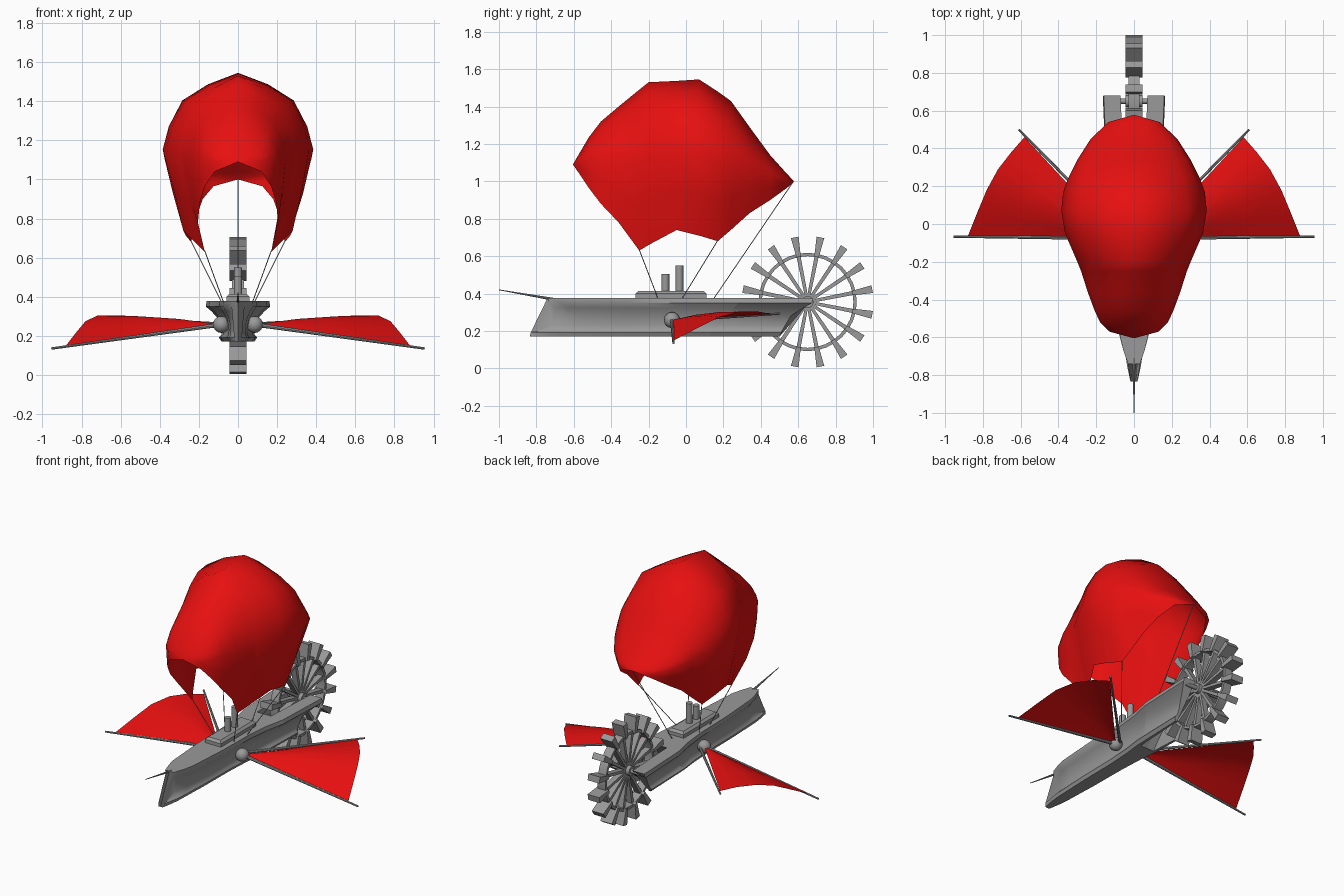
import bpy, bmesh
from math import pi, sin, cos
from mathutils import Vector, Matrix

if "Cube" in bpy.data.objects:
    bpy.data.objects.remove(bpy.data.objects["Cube"])


def material(name, rgb):
    m = bpy.data.materials.new(name)
    m.use_nodes = True
    m.diffuse_color = (*rgb, 1)
    m.node_tree.nodes["Principled BSDF"].inputs["Base Color"].default_value = (*rgb, 1)
    return m


GREY = material("hull_grey", (0.32, 0.32, 0.32))
RED = material("sail_red", (0.8, 0.005, 0.005))


def finish(name, bm, mat, angle=None, closed=True, weld=True):
    """Turn a bmesh into a named object with one material."""
    if weld:
        bmesh.ops.remove_doubles(bm, verts=bm.verts, dist=0.0005)
    if closed:
        bmesh.ops.recalc_face_normals(bm, faces=bm.faces)
    me = bpy.data.meshes.new(name)
    bm.to_mesh(me)
    bm.free()
    me.materials.append(mat)
    ob = bpy.data.objects.new(name, me)
    bpy.context.collection.objects.link(ob)
    if angle:
        bpy.ops.object.select_all(action='DESELECT')
        ob.select_set(True)
        bpy.context.view_layer.objects.active = ob
        bpy.ops.object.shade_smooth_by_angle(angle=angle)
    return ob


def loft(bm, rows, loop=False):
    """Skin rows of points with quads; looped rows get end caps."""
    grid = [[bm.verts.new(p) for p in row] for row in rows]
    n = len(grid[0])
    for a, b in zip(grid, grid[1:]):
        for i in range(n if loop else n - 1):
            j = (i + 1) % n
            bm.faces.new((a[i], a[j], b[j], b[i]))
    if loop:
        bm.faces.new(grid[0])
        bm.faces.new(grid[-1])


def rod(bm, a, b, r1, r2=None, sides=8):
    a, b = Vector(a), Vector(b)
    d = b - a
    mat = Matrix.Translation((a + b) / 2) @ d.to_track_quat('Z', 'Y').to_matrix().to_4x4()
    bmesh.ops.create_cone(bm, cap_ends=True, segments=sides, radius1=r1,
                          radius2=r1 if r2 is None else r2, depth=d.length, matrix=mat)


def mirrored(bm):
    """Add a copy of everything on the other side of x = 0."""
    geo = bmesh.ops.duplicate(bm, geom=bm.verts[:] + bm.edges[:] + bm.faces[:])["geom"]
    for v in geo:
        if isinstance(v, bmesh.types.BMVert):
            v.co.x *= -1
    bmesh.ops.reverse_faces(bm, faces=[f for f in geo if isinstance(f, bmesh.types.BMFace)])


# Hull: waisted section, ram bow, stern split into two arms around the wheel
levels = [(0.377, -0.74, 0.68, 0.16), (0.35, -0.735, 0.675, 0.165), (0.325, -0.70, 0.63, 0.135),
          (0.28, -0.685, 0.56, 0.095), (0.23, -0.71, 0.53, 0.08), (0.205, -0.75, 0.515, 0.085),
          (0.192, -0.83, 0.51, 0.098), (0.17, -0.835, 0.50, 0.08)]
plan = [(0, 0.2), (0.05, 0.35), (0.1, 0.46), (0.3, 0.58), (0.5, 0.62), (0.62, 0.72),
        (0.72, 0.9), (1, 1)]
SLOT = 0.72
bm = bmesh.new()


def station(t, w, gap):
    outer = [(max(s * w, gap + 0.012), y0 + (y1 - y0) * t, z) for z, y0, y1, s in levels]
    inner = [(min(gap, o[0]), o[1], o[2]) for o in (outer[-1], outer[0])]
    return outer + inner


loft(bm, [station(t, w, 0) for t, w in plan if t <= SLOT], loop=True)
loft(bm, [station(t, w, 0.052 + 0.02 * (t == 1)) for t, w in plan if t >= SLOT], loop=True)
mirrored(bm)
# drop the internal walls on the centre plane
bmesh.ops.delete(bm, geom=[f for f in bm.faces if all(abs(v.co.x) < 1e-4 for v in f.verts)],
                 context='FACES')
finish("hull", bm, GREY, 0.7, weld=False)

# Deck house
bm = bmesh.new()
bmesh.ops.create_cube(bm, size=1, matrix=Matrix.Translation((0, -0.08, 0.39))
                      @ Matrix.Diagonal((0.12, 0.38, 0.05, 1)))
bmesh.ops.bevel(bm, geom=[e for e in bm.edges if all(v.co.z > 0.4 for v in e.verts)],
                offset=0.015, segments=1, affect='EDGES')
finish("deck_house", bm, GREY)

# Funnels
for name, y, top in (("front_funnel", -0.11, 0.505), ("rear_funnel", -0.035, 0.55)):
    bm = bmesh.new()
    rod(bm, (0, y, 0.4), (0, y, top), 0.021, sides=12)
    finish(name, bm, GREY, 0.7)

# Bowsprit
bm = bmesh.new()
rod(bm, (0, -0.70, 0.368), (0, -1.0, 0.42), 0.008, 0.002)
finish("bowsprit", bm, GREY, 0.7)

# Paddle wheel
CENTRE = Vector((0, 0.65, 0.355))
COUNT = 16


def polar(x, r, a, side=0):
    """Point at radius r and angle a, shifted sideways by side."""
    return CENTRE + Vector((x, r * sin(a) + side * cos(a), r * cos(a) - side * sin(a)))


def wheel_bar(bm, a, r1, r2, w1, w2, half):
    loft(bm, [[polar(x, r, a, s * w) for x, s in ((-half, -1), (half, -1), (half, 1), (-half, 1))]
              for r, w in ((r1, w1), (r2, w2))], loop=True)


bm = bmesh.new()
for i in range(COUNT):
    wheel_bar(bm, (i + 0.5) * 2 * pi / COUNT, 0.245, 0.352, 0.012, 0.021, 0.044)
finish("wheel_paddles", bm, GREY)
bm = bmesh.new()
for i in range(COUNT):
    wheel_bar(bm, (i + 0.5) * 2 * pi / COUNT, 0.02, 0.25, 0.008, 0.011, 0.02)
finish("wheel_spokes", bm, GREY)
bm = bmesh.new()
ring = [(-0.03, 0.245), (0.03, 0.245), (0.03, 0.263), (-0.03, 0.263)]
loft(bm, [[polar(x, r, i * pi / COUNT) for x, r in ring + ring[:1]]
          for i in range(2 * COUNT + 1)])
finish("wheel_rim", bm, GREY, 0.7)
bm = bmesh.new()
rod(bm, CENTRE - Vector((0.13, 0, 0)), CENTRE + Vector((0.13, 0, 0)), 0.014, sides=12)
rod(bm, CENTRE - Vector((0.045, 0, 0)), CENTRE + Vector((0.045, 0, 0)), 0.032, sides=16)
finish("wheel_axle", bm, GREY, 0.7)

# Balloon canopy: y, ridge height, half width, hem half width, hem height
ribs = [(-0.605, 1.09, 0, 0, 1.09), (-0.57, 1.15, 0.13, 0.12, 1.04),
        (-0.52, 1.235, 0.18, 0.17, 0.965), (-0.455, 1.32, 0.21, 0.195, 0.88),
        (-0.36, 1.40, 0.245, 0.205, 0.78), (-0.25, 1.49, 0.28, 0.17, 0.63),
        (-0.2, 1.53, 0.30, 0.2, 0.66), (-0.05, 1.537, 0.365, 0.28, 0.74),
        (0.07, 1.545, 0.385, 0.265, 0.71), (0.17, 1.48, 0.375, 0.24, 0.68),
        (0.24, 1.43, 0.35, 0.225, 0.74), (0.34, 1.29, 0.30, 0.205, 0.83),
        (0.45, 1.14, 0.23, 0.18, 0.90), (0.54, 1.04, 0.135, 0.125, 0.965),
        (0.578, 1.0, 0, 0, 1.0)]
bm = bmesh.new()
rows = []
for y, top, wide, hem, low in ribs:
    mid = low + 0.53 * (top - low)
    side = [(wide * 0.4, top - 0.15 * (top - mid)), (wide * 0.74, top - 0.36 * (top - mid)),
            (wide * 0.92, top - 0.7 * (top - mid)), (wide, mid),
            (wide * 0.57 + hem * 0.43, mid - 0.5 * (mid - low)), (hem, low)]
    rows.append([(-x, y, z) for x, z in reversed(side)] + [(0, y, top)]
                + [(x, y, z) for x, z in side])
loft(bm, rows)
bmesh.ops.dissolve_degenerate(bm, dist=0.0005, edges=bm.edges[:])
finish("balloon_canopy", bm, RED, 1.0)

# Rigging lines
bm = bmesh.new()
for s in (-1, 1):
    rod(bm, (s * 0.17, -0.25, 0.635), (s * 0.075, -0.15, 0.375), 0.0025, sides=5)
    rod(bm, (s * 0.24, 0.17, 0.685), (s * 0.085, -0.02, 0.375), 0.0025, sides=5)
rod(bm, (0, 0.575, 1.0), (0, 0.15, 0.375), 0.0025, sides=5)
finish("rigging", bm, GREY)

# Fan wings: hub, two spars and a curved sail on each side
hub = Vector((0.085, -0.075, 0.258))
edge = [(0.88, -0.065, 0.15), (0.83, 0.06, 0.215), (0.78, 0.18, 0.275), (0.72, 0.29, 0.303),
        (0.65, 0.38, 0.305), (0.58, 0.46, 0.29)]
for side, s in (("left", 1), ("right", -1)):
    flip = Matrix.Diagonal((s, 1, 1, 1))
    bm = bmesh.new()
    bmesh.ops.create_uvsphere(bm, u_segments=16, v_segments=8, radius=0.043,
                              matrix=Matrix.Translation(hub))
    rod(bm, (0, -0.075, 0.258), hub, 0.025, sides=12)
    bm.transform(flip)
    finish(side + "_wing_hub", bm, GREY, 0.7)
    bm = bmesh.new()
    rod(bm, hub, (0.955, -0.067, 0.135), 0.011, 0.006)
    rod(bm, hub + Vector((-0.01, 0.03, 0)), (0.61, 0.5, 0.293), 0.010, 0.006)
    bm.transform(flip)
    finish(side + "_wing_spars", bm, GREY, 0.7)
    bm = bmesh.new()
    rows = []
    for k in (0.04, 0.35, 0.7, 1):
        rows.append([])
        for i, p in enumerate(edge):
            q = hub.lerp(Vector(p), k)
            q.z += 0.06 * k * (1 - k) * sin(pi * i / (len(edge) - 1))
            rows[-1].append(q)
    loft(bm, rows)
    bm.transform(flip)
    if s < 0:
        bmesh.ops.reverse_faces(bm, faces=bm.faces)
    finish(side + "_wing_sail", bm, RED, 1.0, closed=False)
